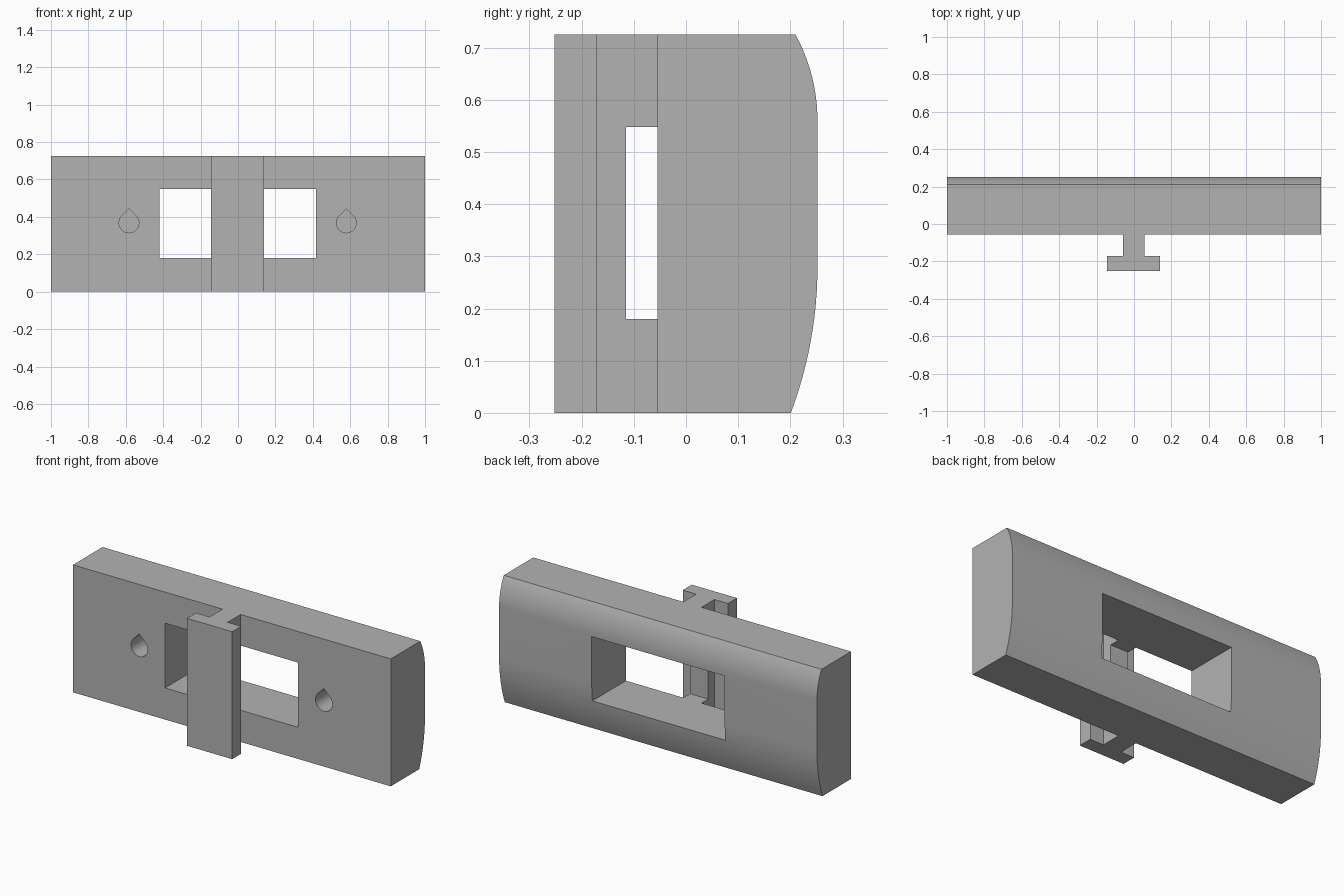
import bpy, bmesh, math
from mathutils import Vector

cube = bpy.data.objects.get("Cube")
if cube:
    bpy.data.objects.remove(cube, do_unlink=True)

grey = bpy.data.materials.new("plain grey")
grey.use_nodes = True
colour = (0.45, 0.45, 0.45, 1)
grey.diffuse_color = colour
grey.node_tree.nodes["Principled BSDF"].inputs["Base Color"].default_value = colour

HEIGHT = 0.725
FACE = -0.055     # front face of the body
BACK = 0.252      # furthest back
MID = -0.002      # slight offset of the rail


def prism(name, outline, sweep):
    """Closed solid made by sweeping a flat outline of 3D points."""
    bm = bmesh.new()
    face = bm.faces.new([bm.verts.new(p) for p in outline])
    moved = bmesh.ops.extrude_face_region(bm, geom=[face])["geom"]
    verts = [g for g in moved if isinstance(g, bmesh.types.BMVert)]
    bmesh.ops.translate(bm, verts=verts, vec=Vector(sweep))
    bmesh.ops.recalc_face_normals(bm, faces=bm.faces)
    mesh = bpy.data.meshes.new(name)
    bm.to_mesh(mesh)
    bm.free()
    mesh.materials.append(grey)
    obj = bpy.data.objects.new(name, mesh)
    bpy.context.collection.objects.link(obj)
    return obj


def combine(target, tool, operation):
    """Apply a boolean and remove the tool object."""
    bpy.context.view_layer.objects.active = target
    mod = target.modifiers.new(operation.lower(), "BOOLEAN")
    mod.operation, mod.object, mod.solver = operation, tool, "EXACT"
    bpy.ops.object.modifier_apply(modifier=mod.name)
    bpy.data.objects.remove(tool, do_unlink=True)


def back_arc(z_flat, z_edge, inset, steps=12):
    """Arc that leaves the flat back tangentially and ends at the edge."""
    rise = z_edge - z_flat
    radius = (rise ** 2 + inset ** 2) / (2 * inset)
    end = math.asin(rise / radius)
    angles = [end * i / steps for i in range(steps + 1)]
    return [(-1, BACK - radius * (1 - math.cos(a)), z_flat + radius * math.sin(a))
            for a in angles]


# Body: long bar with a crowned back
profile = [(-1, FACE, HEIGHT), (-1, FACE, 0)]
profile += reversed(back_arc(0.28, 0, 0.051))
profile += back_arc(0.56, HEIGHT, 0.042)
body = prism("slotted_body", profile, (2, 0, 0))

# T-shaped rail on the front, reaching a little into the body
half = [(0.142, -0.252), (0.142, -0.171), (0.057, -0.171), (0.057, 0)]
section = half + [(-x, y) for x, y in reversed(half)]
rail = prism("t_rail", [(MID + x, y, 0) for x, y in section], (0, 0, HEIGHT))
combine(body, rail, "UNION")

# Central window, which also notches the web of the rail
corners = [(-0.42, 0.18), (0.417, 0.18), (0.417, 0.548), (-0.42, 0.548)]
window = prism("window_cutter", [(x, -0.115, z) for x, z in corners], (0, 0.5, 0))
combine(body, window, "DIFFERENCE")

# Blind teardrop holes either side of the window
radius, centre_z, segments = 0.053, 0.368, 36
for side in (-1, 1):
    x = MID + side * 0.581
    drop = [(x, -0.1, centre_z + radius * math.sqrt(2))]
    for i in range(segments + 1):
        a = math.radians(135 + 270 * i / segments)
        drop.append((x + radius * math.cos(a), -0.1, centre_z + radius * math.sin(a)))
    hole = prism("teardrop_cutter", drop, (0, 0.28, 0))
    combine(body, hole, "DIFFERENCE")

# Smooth the curved back and holes, keep the corners crisp
body.select_set(True)
bpy.context.view_layer.objects.active = body
bpy.ops.object.shade_smooth_by_angle(angle=math.radians(15))
